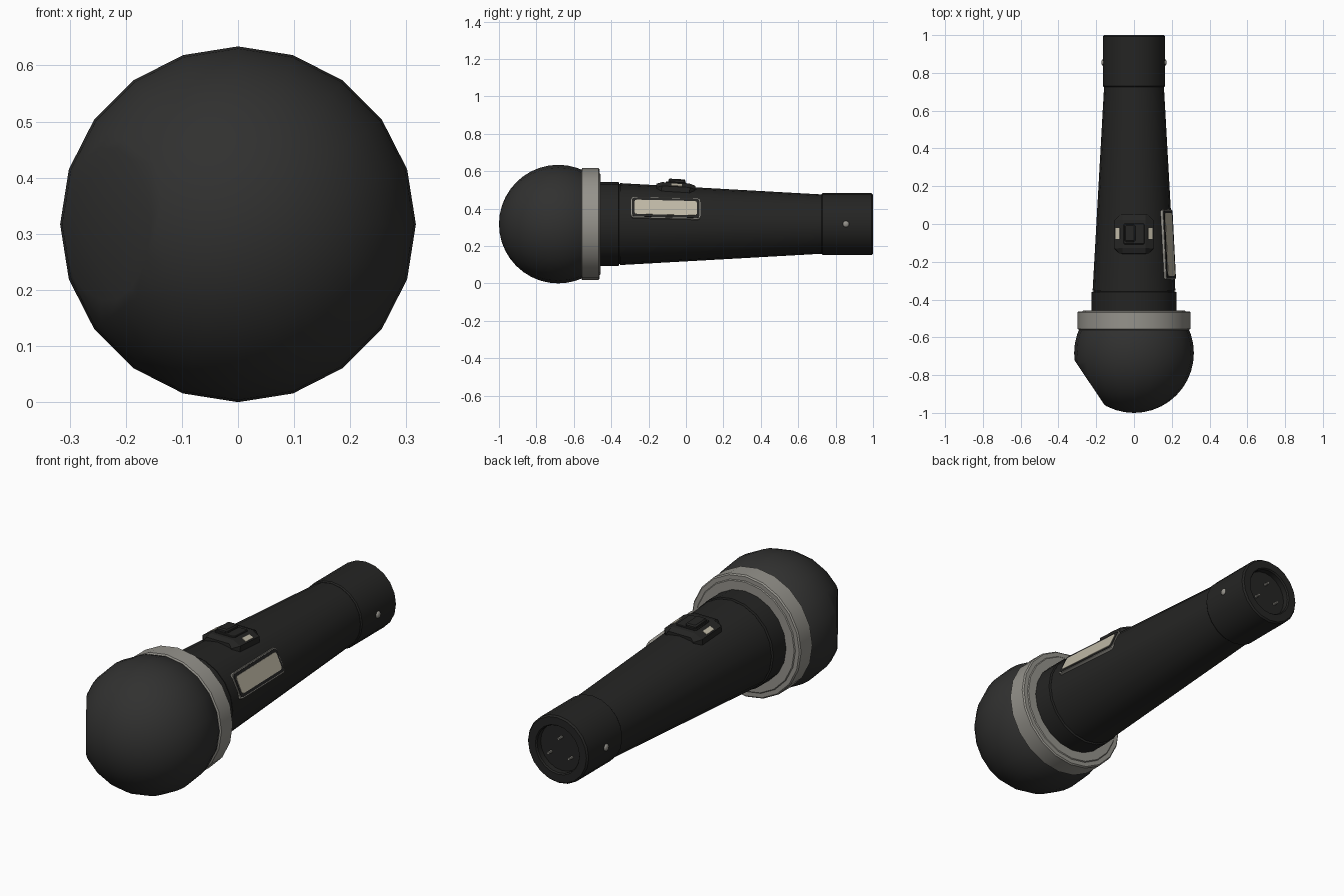
import bpy, bmesh
from math import sin, cos, pi, radians, sqrt
from mathutils import Matrix, Vector

if "Cube" in bpy.data.objects:
    bpy.data.objects.remove(bpy.data.objects["Cube"])

CZ = 0.317      # height of the microphone axis
SIDES = 20

def mat(name, r, g, b):
    m = bpy.data.materials.new(name)
    m.diffuse_color = (r, g, b, 1)
    m.use_nodes = True
    m.node_tree.nodes["Principled BSDF"].inputs["Base Color"].default_value = m.diffuse_color
    return m

BLACK = mat("black", 0.018, 0.018, 0.017)
MESH = mat("grille_black", 0.030, 0.030, 0.029)
STEEL = mat("steel", 0.30, 0.29, 0.26)
CREAM = mat("cream", 0.52, 0.48, 0.38)

def finish(bm, name, material, angle=35):
    bmesh.ops.recalc_face_normals(bm, faces=bm.faces)
    me = bpy.data.meshes.new(name)
    bm.to_mesh(me)
    bm.free()
    me.materials.append(material)
    me.shade_smooth()
    me.set_sharp_from_angle(angle=radians(angle))
    ob = bpy.data.objects.new(name, me)
    bpy.context.collection.objects.link(ob)
    return ob

def lathe(profile, sides=SIDES):
    """Revolve (y, radius) points round the microphone axis."""
    bm = bmesh.new()
    rings = []
    for y, r in profile:
        if r < 1e-5:
            rings.append([bm.verts.new((0, y, CZ))])
        else:
            rings.append([bm.verts.new((r * cos(2 * pi * i / sides), y, CZ + r * sin(2 * pi * i / sides)))
                          for i in range(sides)])
    for a, b in zip(rings, rings[1:]):
        for i in range(sides):
            j = (i + 1) % sides
            quad = [a[i % len(a)], a[j % len(a)], b[j % len(b)], b[i % len(b)]]
            bm.faces.new(list(dict.fromkeys(quad)))
    return bm

def box(name, size, matrix, material, chamfer=0.0, axis=0, segments=1, rim=0.0):
    """Box with corners cut along one axis, and optionally a bevelled top rim."""
    bm = bmesh.new()
    bmesh.ops.create_cube(bm, size=1, matrix=Matrix.Diagonal((*size, 1)))
    if chamfer:
        edges = [e for e in bm.edges if abs((e.verts[0].co - e.verts[1].co)[axis]) > 1e-5]
        bmesh.ops.bevel(bm, geom=edges, offset=chamfer, segments=segments, profile=0.5, affect='EDGES')
    if rim:
        top = size[axis] / 2 - 1e-4
        edges = [e for e in bm.edges if all(v.co[axis] > top for v in e.verts)]
        bmesh.ops.bevel(bm, geom=edges, offset=rim, segments=1, profile=0.5, affect='EDGES')
    bm.transform(matrix)
    return finish(bm, name, material)

# grille ball, with a flat dent on its front left
R, CY = 0.317, -0.683
ball = [(CY - R * cos(radians(t)), R * sin(radians(t))) for t in range(0, 127, 9)]
bm = lathe(ball)
n = Vector((-0.83, -0.556, 0)).normalized()
cut = bmesh.ops.bisect_plane(bm, geom=bm.verts[:] + bm.edges[:] + bm.faces[:],
                             plane_co=Vector((0, CY, CZ)) + n * 0.283, plane_no=n, clear_outer=True)
bmesh.ops.edgeloop_fill(bm, edges=[e for e in cut['geom_cut'] if isinstance(e, bmesh.types.BMEdge)])
finish(bm, "grille_ball", MESH, 60)

# steel collar
finish(lathe([(-0.56, 0.20), (-0.56, 0.292), (-0.555, 0.299), (-0.468, 0.299), (-0.462, 0.293),
              (-0.462, 0.272), (-0.458, 0.268), (-0.458, 0.20)]), "collar", STEEL)

# neck, tapered handle and connector sleeve
finish(lathe([(-0.47, 0.20), (-0.47, 0.224), (-0.36, 0.224), (-0.357, 0.214), (-0.352, 0.214)]), "neck", BLACK)
finish(lathe([(-0.355, 0.20), (-0.352, 0.219), (0.735, 0.158)]), "handle", BLACK)
finish(lathe([(0.725, 0.14), (0.725, 0.160), (0.731, 0.165), (0.992, 0.165), (1.0, 0.158),
              (1.0, 0.120), (0.993, 0.115), (0.965, 0.115), (0.965, 0)]), "connector_sleeve", BLACK)

# connector pins
for i, (x, z) in enumerate([(0, 0.05), (-0.056, -0.035), (0.056, -0.035)]):
    bm = bmesh.new()
    bmesh.ops.create_cone(bm, cap_ends=True, segments=8, radius1=0.007, radius2=0.006, depth=0.03,
                          matrix=Matrix.Translation((x, 0.978, CZ + z)) @ Matrix.Rotation(-pi / 2, 4, 'X'))
    finish(bm, f"connector_pin_{i + 1}", STEEL)

# side screws
for side, s in (("left", -1), ("right", 1)):
    bm = bmesh.new()
    bmesh.ops.create_uvsphere(bm, u_segments=12, v_segments=8, radius=1,
                              matrix=Matrix.Translation((s * 0.164, 0.855, CZ)) @ Matrix.Diagonal((0.009, 0.017, 0.017, 1)))
    finish(bm, f"screw_{side}", STEEL)

# side plate, lying against the taper and tilted upward
tilt = Matrix.Translation((0, -0.12, CZ)) @ Matrix.Rotation(radians(-25), 4, 'Y') @ Matrix.Rotation(radians(3.2), 4, 'Z')
for name, length, width, top, m in (("plate_rim", 0.37, 0.122, 0.207, STEEL),
                                    ("plate_frame", 0.36, 0.112, 0.209, BLACK),
                                    ("plate_panel", 0.335, 0.084, 0.211, CREAM)):
    box(name, (0.03, length, width), tilt @ Matrix.Translation((top - 0.015, 0, 0)), m, 0.012, 0, 2)

# switch base: arched cross-section with cut corners
lean = Matrix.Translation((0, -0.083, 0)) @ Matrix.Rotation(radians(-3.2), 4, 'X')
bm = bmesh.new()
rows = []
for y, w, drop in ((-0.104, 0.075, 0.010), (-0.075, 0.103, 0), (0.075, 0.103, 0), (0.104, 0.075, 0.010)):
    pts = [(-w, 0.47), (-w, 0.518 - drop), (-0.062, 0.538 - drop), (0.062, 0.538 - drop), (w, 0.518 - drop), (w, 0.47)]
    rows.append([bm.verts.new((x, y, z)) for x, z in pts])
for a, b in zip(rows, rows[1:]):
    for i in range(6):
        j = (i + 1) % 6
        bm.faces.new((a[i], a[j], b[j], b[i]))
bm.faces.new(rows[0])
bm.faces.new(rows[-1])
bm.transform(lean)
finish(bm, "switch_base", BLACK, 15)

# switch surround, slider and markers
box("switch_surround", (0.11, 0.11, 0.03), lean @ Matrix.Translation((0, 0, 0.529)), BLACK, 0.006, 2, 1, 0.003)
box("switch_slider", (0.058, 0.092, 0.05), lean @ Matrix.Translation((-0.022, 0.004, 0.534)), BLACK, 0.008, 2, 1, 0.006)
for side, s in (("left", -1), ("right", 1)):
    slope = Matrix.Translation((s * 0.086, 0.004, 0.526)) @ Matrix.Rotation(s * radians(26), 4, 'Y')
    box(f"switch_marker_{side}", (0.024, 0.058, 0.006), lean @ slope, CREAM)
